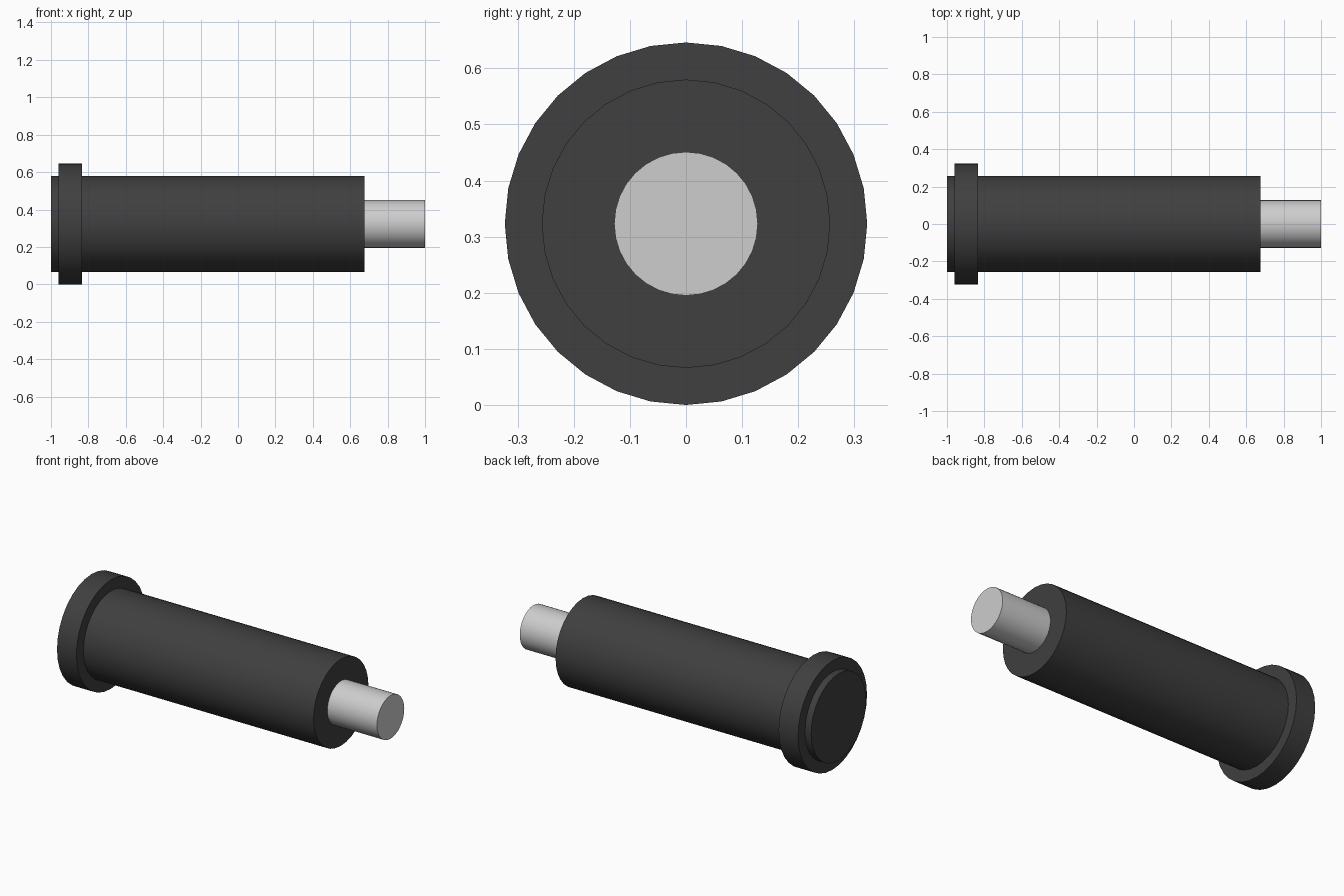
import bpy
import math

cube = bpy.data.objects.get("Cube")
if cube:
    bpy.data.objects.remove(cube, do_unlink=True)

AXIS_Z = 0.323  # height of the shared centre line


def make_material(name, colour):
    mat = bpy.data.materials.new(name)
    mat.use_nodes = True
    mat.diffuse_color = colour
    bsdf = next(n for n in mat.node_tree.nodes if n.type == 'BSDF_PRINCIPLED')
    bsdf.inputs["Base Color"].default_value = colour
    return mat


def x_cylinder(name, x0, x1, radius, mat):
    """Smooth-sided cylinder lying along x from x0 to x1."""
    bpy.ops.mesh.primitive_cylinder_add(
        vertices=32, radius=radius, depth=x1 - x0,
        location=((x0 + x1) / 2, 0, AXIS_Z), rotation=(0, math.pi / 2, 0))
    obj = bpy.context.object
    obj.name = name
    obj.data.materials.append(mat)
    bpy.ops.object.transform_apply(location=False, rotation=True, scale=True)
    bpy.ops.object.shade_smooth_by_angle(angle=math.radians(30))
    return obj


black = make_material("matte black", (0.05, 0.05, 0.05, 1))
silver = make_material("light grey metal", (0.61, 0.61, 0.61, 1))

# Main barrel, collar near its closed end, and the rod leaving the other end
x_cylinder("barrel", -1.0, 0.675, 0.257, black)
x_cylinder("collar", -0.96, -0.833, 0.323, black)
x_cylinder("rod", 0.6, 1.0, 0.128, silver)
